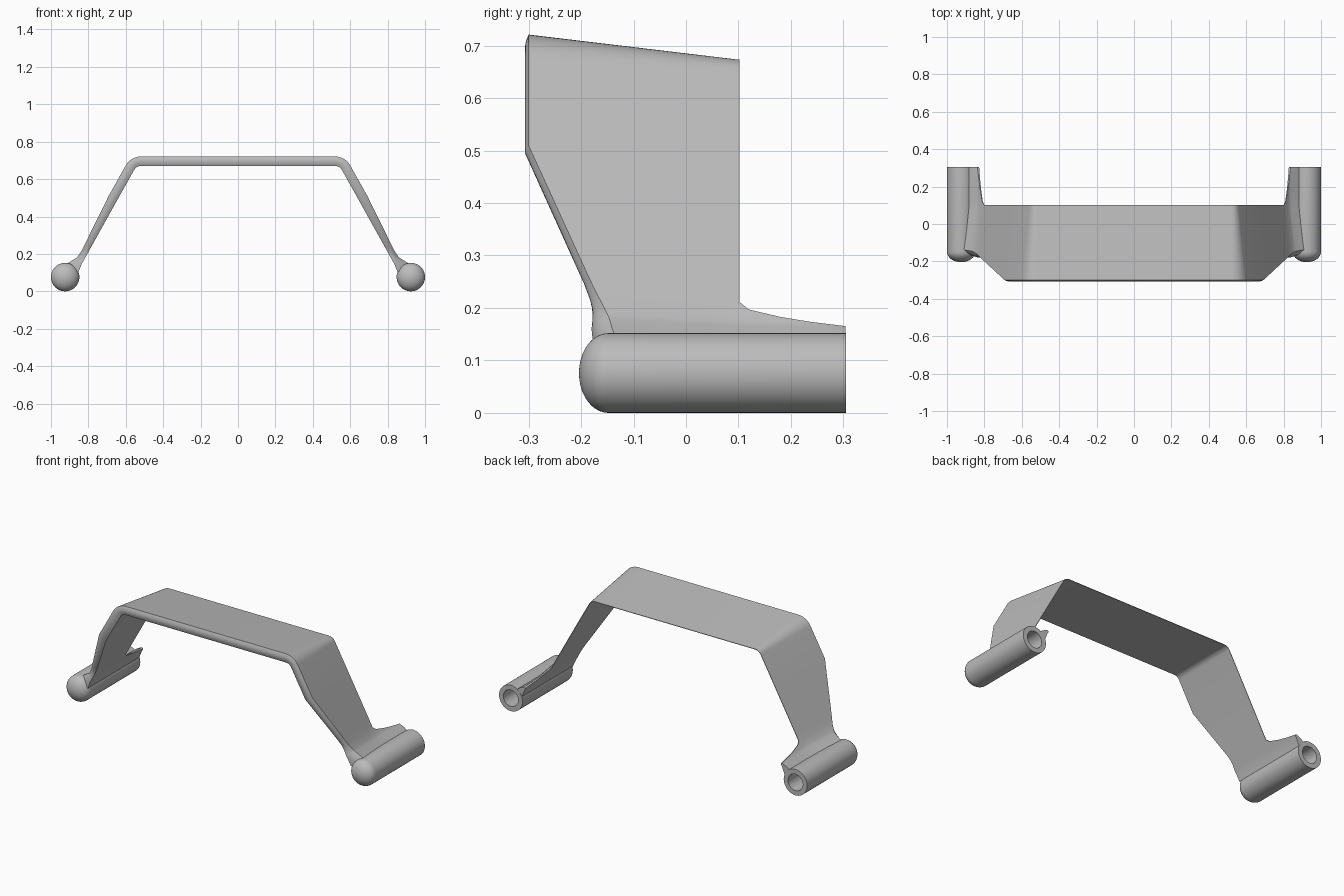
import bpy, bmesh, math

cube = bpy.data.objects.get("Cube")
if cube:
    bpy.data.objects.remove(cube, do_unlink=True)

grey = bpy.data.materials.new("satin_grey")
grey.use_nodes = True
colour = (0.5, 0.5, 0.5, 1)
grey.diffuse_color = colour
grey.node_tree.nodes["Principled BSDF"].inputs["Base Color"].default_value = colour


def finish(name, bm, angle):
    bmesh.ops.recalc_face_normals(bm, faces=bm.faces[:])
    mesh = bpy.data.meshes.new(name)
    bm.to_mesh(mesh)
    bm.free()
    obj = bpy.data.objects.new(name, mesh)
    bpy.context.collection.objects.link(obj)
    mesh.materials.append(grey)
    bpy.ops.object.select_all(action='DESELECT')
    obj.select_set(True)
    bpy.context.view_layer.objects.active = obj
    bpy.ops.object.shade_smooth_by_angle(angle=math.radians(angle))
    return obj


# Hollow rounded tube at the end of each leg
def tube(name, cx):
    radius, bore, nose, back = 0.076, 0.048, -0.148, 0.305
    profile = []
    for i in range(11):
        a = math.pi / 2 * i / 10
        profile.append((radius * math.sin(a), nose - 0.056 * math.cos(a)))
    profile += [(radius, back), (bore, back), (bore, nose + 0.03), (0, nose + 0.03)]
    bm = bmesh.new()
    verts = [bm.verts.new((r, y, 0)) for r, y in profile]
    edges = [bm.edges.new(pair) for pair in zip(verts, verts[1:])]
    bmesh.ops.spin(bm, geom=verts + edges, cent=(0, 0, 0), axis=(0, 1, 0),
                   angle=math.tau, steps=48)
    bmesh.ops.remove_doubles(bm, verts=bm.verts[:], dist=1e-5)
    bmesh.ops.translate(bm, verts=bm.verts[:], vec=(cx, 0, radius))
    finish(name, bm, 35)


# Wedge section: thick at the front edge, thin at the rear
REAR, FRONT = 0.102, -0.300


def thickness(y):
    return 0.003 + 0.048 * max(0, (REAR - y) / (REAR - FRONT))


def section(st, side):
    x, z, nx, nz, extra, f_in, f_out, rear = st
    pts = [(f_in + (rear - f_in) * i / 8, 0) for i in range(8, -1, -1)]
    for i in range(1, 6):
        k = i / 6
        y = f_in + (f_out - f_in) * k
        pts.append((y - 0.007 * math.sin(math.pi * k), (thickness(y) + extra) * k))
    for i in range(9):
        y = f_out + (rear - f_out) * i / 8
        pts.append((y, thickness(y) + extra))
    return [(side * (x + nx * d), y, z + nz * d) for y, d in pts]


# Half of the bridge, from the middle to the foot
LEAN = math.radians(61)
LX, LZ = math.sin(LEAN), math.cos(LEAN)
stations = [(0, 0.67, 0, 1, 0, FRONT, FRONT, REAR)]
for i in range(9):
    a = LEAN * i / 8
    s, c = math.sin(a), math.cos(a)
    stations.append((0.52 + 0.04 * s, 0.63 + 0.04 * c, s, c, 0, FRONT, FRONT, REAR))


def leg(z, extra, f_in, f_out, rear):
    stations.append((0.80 - (z - 0.21) / 1.8, z, LX, LZ, extra, f_in, f_out, rear))


leg(0.485, 0, FRONT, FRONT, REAR)
leg(0.24, 0, -0.190, -0.185, REAR)
leg(0.21, 0, -0.180, -0.170, REAR)
leg(0.195, 0.001, -0.178, -0.162, 0.12)
leg(0.18, 0.003, -0.178, -0.155, 0.18)
leg(0.17, 0.005, -0.179, -0.150, 0.235)
leg(0.16, 0.008, -0.180, -0.146, 0.304)
# Flare that blends the foot into the tube
stations.append((0.838, 0.14, 0.95, 0.30, 0.030, -0.178, -0.140, 0.304))
stations.append((0.854, 0.10, 0.80, 0.60, 0.045, -0.172, -0.135, 0.304))

rows = [section(st, -1) for st in reversed(stations[1:])]
rows += [section(st, 1) for st in stations]
bm = bmesh.new()
rings = [[bm.verts.new(p) for p in row] for row in rows]
for a, b in zip(rings, rings[1:]):
    for i in range(len(a)):
        j = (i + 1) % len(a)
        bm.faces.new((a[i], a[j], b[j], b[i]))
for end in (rings[0], rings[-1]):
    bm.faces.new(end)
finish("bridge_band", bm, 40)

tube("left_tube", 0.924)
tube("right_tube", -0.924)
